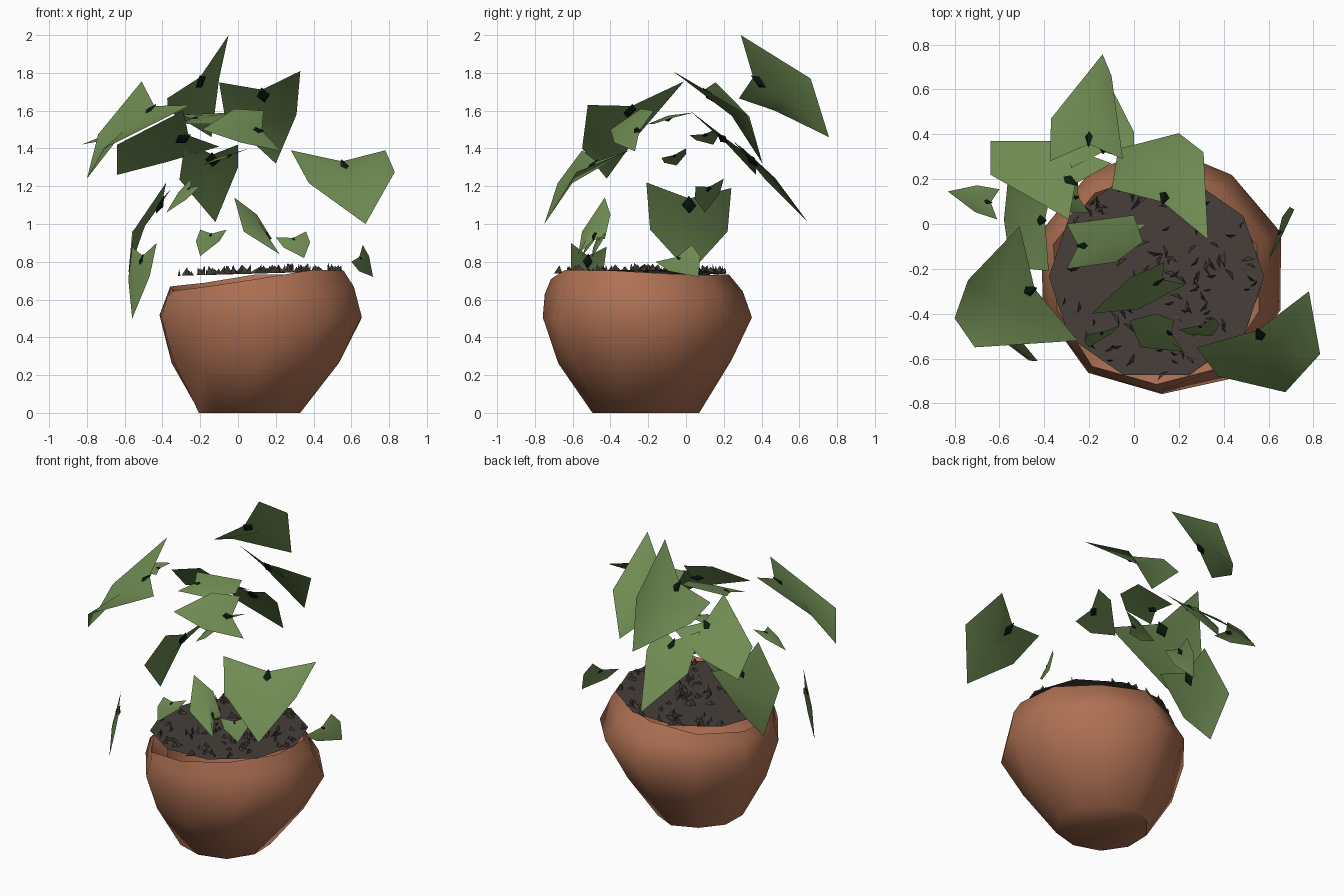
import bpy, bmesh, math, random
from mathutils import Vector as V

if "Cube" in bpy.data.objects:
    bpy.data.objects.remove(bpy.data.objects["Cube"])

random.seed(4)


def material(name, colour):
    m = bpy.data.materials.new(name)
    m.diffuse_color = (*colour, 1)
    m.use_nodes = True
    m.node_tree.nodes["Principled BSDF"].inputs["Base Color"].default_value = m.diffuse_color
    return m


CLAY = material("terracotta", (0.43, 0.165, 0.088))
SOIL = material("dark soil", (0.062, 0.049, 0.043))
LEAF = material("leaf green", (0.16, 0.26, 0.086))
STEM = material("dark stem green", (0.003, 0.010, 0.005))


def finish(name, verts, faces, mats, smooth=None, idx=None):
    me = bpy.data.meshes.new(name)
    me.from_pydata([tuple(v) for v in verts], [], faces)
    for m in mats:
        me.materials.append(m)
    if idx:
        me.polygons.foreach_set("material_index", idx)
    ob = bpy.data.objects.new(name, me)
    bpy.context.collection.objects.link(ob)
    bm = bmesh.new()
    bm.from_mesh(me)
    bmesh.ops.recalc_face_normals(bm, faces=bm.faces)
    bm.to_mesh(me)
    bm.free()
    if smooth:
        bpy.ops.object.select_all(action="DESELECT")
        ob.select_set(True)
        bpy.context.view_layer.objects.active = ob
        bpy.ops.object.shade_smooth_by_angle(angle=math.radians(smooth))
    return ob


# Pot: uneven lathe, rows are height, radius, centre x, centre y, share of the rim's wobble
N = 10
RINGS = [(0, .28, .06, -.21, 0), (.27, .455, .09, -.21, 0), (.51, .555, .125, -.21, 0),
         (.64, .51, .11, -.225, .5), (.71, .475, .10, -.24, 1), (.60, .38, .10, -.24, .5)]
WOBBLE = [.03, .02, .02, -.03, -.05, -.06, -.05, -.01, .04, .05]
SPREAD = [1, .93, 1, .96, 1, 1, 1, 1, 1.03, 1.02]
verts, faces = [], []
for i, (z, r, cx, cy, share) in enumerate(RINGS):
    for k in range(N):
        a = math.tau * (k + .5) / N
        rr = r * SPREAD[k] * random.uniform(.98, 1.03)
        dz = random.uniform(-.01, .01) if i else 0
        verts.append((cx + rr * math.cos(a), cy + rr * math.sin(a), z + dz + share * WOBBLE[k]))
for i in range(len(RINGS) - 1):
    for k in range(N):
        j = (k + 1) % N
        faces.append((i * N + k, i * N + j, (i + 1) * N + j, (i + 1) * N + k))
faces.append(tuple(range(N)))
finish("pot", verts, faces, [CLAY], 60)

# Soil: thin disc with scattered chips
verts = [(.1 + .48 * math.cos(math.tau * k / N), -.235 + .46 * math.sin(math.tau * k / N),
          .742 + .015 * math.cos(math.tau * k / N)) for k in range(N)]
faces = [tuple(range(N))]
for _ in range(100):
    a, d = random.uniform(0, math.tau), .45 * math.sqrt(random.random())
    c = V((.1 + d * math.cos(a), -.235 + d * math.sin(a), .738 + .03 * d * math.cos(a)))
    b, s = random.uniform(0, math.tau), random.uniform(.018, .04)
    u, w = V((math.cos(b), math.sin(b), 0)), V((-math.sin(b), math.cos(b), 0))
    n = len(verts)
    verts += [c - u * s, c + u * s, c + w * s * .5,
              c + u * random.uniform(-s, s) + V((0, 0, random.uniform(.02, .05)))]
    faces += [(n, n + 1, n + 2), (n, n + 1, n + 3), (n + 1, n + 2, n + 3), (n + 2, n, n + 3)]
finish("soil", verts, faces, [SOIL])


# Heart-shaped leaf from its two lobes and its tip, with a dark stem stub at the notch;
# the widest points follow from these unless given
def leaf(name, lobe_a, lobe_b, tip, side_a=None, side_b=None):
    a, b, t = V(lobe_a), V(lobe_b), V(tip)
    mid = (a + b) / 2
    notch = mid.lerp(t, .15)
    sa = V(side_a) if side_a else a.lerp(t, .5) + (a - notch) * .38
    sb = V(side_b) if side_b else b.lerp(t, .5) + (b - notch) * .38
    nor = (a - b).cross(t - mid).normalized()
    if nor.z < 0:
        nor = -nor
    size = (t - mid).length
    centre = notch.lerp(t, .4) + nor * size * .05
    verts = [centre, notch, a, sa, t, sb, b]
    faces = [(0, i, i % 6 + 1) for i in range(1, 7)]
    s = min(.04, size * .08)
    u, w = (a - b).normalized() * s, (t - mid).normalized() * s
    verts += [notch + w + u, notch + w - u, notch + w * 2.2, notch - w * .4,
              notch + w + nor * s * .5, notch + w - nor * s * .5]
    for top in (11, 12):
        faces += [(7, 9, top), (9, 8, top), (8, 10, top), (10, 7, top)]
    finish(name, verts, faces, [LEAF, STEM], 50, [0] * 6 + [1] * 8)


# Large upper leaves
leaf("leaf_top", (-.05, .29, 2.0), (-.375, .28, 1.665), (-.14, .757, 1.46),
     (-.1, .66, 1.77), (-.37, .47, 1.6))
leaf("leaf_back_right", (.33, -.07, 1.81), (-.1, .156, 1.75), (.2, .405, 1.32),
     (.31, .32, 1.58), (-.07, .335, 1.57))
leaf("leaf_front_left", (-.51, -.01, 1.755), (-.25, -.52, 1.63), (-.8, -.42, 1.24),
     (-.74, -.25, 1.475), (-.71, -.55, 1.4))
leaf("leaf_back_left", (-.29, .02, 1.6), (-.1, .27, 1.41), (-.64, .37, 1.26),
     (-.64, .22, 1.42), (-.37, .37, 1.33))
leaf("leaf_back_low", (-.28, .25, 1.44), (0, .28, 1.42), (-.12, .645, 1.01),
     (-.31, .42, 1.235), (0, .41, 1.3))
leaf("leaf_front_right", (.28, -.55, 1.39), (.78, -.3, 1.39), (.675, -.75, 1.0),
     None, (.83, -.58, 1.275))
leaf("leaf_centre_front", (.135, -.17, 1.6), (.23, -.27, 1.385), (-.19, -.4, 1.5),
     (-.02, -.24, 1.61), (.02, -.38, 1.43))
leaf("leaf_centre", (-.3, -.2, 1.53), (-.3, .0, 1.58), (.04, -.08, 1.56),
     (-.08, -.17, 1.53), (0, .04, 1.59))
leaf("leaf_left_side", (-.38, -.21, 1.22), (-.35, .24, 1.19), (-.58, .02, .74),
     (-.55, -.19, .97), (-.56, .22, .96))
# Small and low leaves
leaf("leaf_left_tip", (-.6, .155, 1.5), (-.61, .02, 1.47), (-.83, .145, 1.42))
leaf("leaf_left_hanging", (-.56, -.42, .88), (-.43, -.61, .9), (-.56, -.54, .5))
leaf("leaf_right_small", (.6, -.16, .8), (.66, .03, .89), (.715, .065, .72))
leaf("leaf_inner_small", (-.07, -.13, 1.35), (.06, 0, 1.4), (-.2, -.05, 1.31))
leaf("leaf_inner_left", (-.2, .05, 1.2), (-.25, .2, 1.24), (-.38, .1, 1.06))
leaf("sprout_tall", (.18, -.43, .92), (.22, -.57, .84), (-.02, -.43, 1.14),
     (.1, -.40, 1.05), (.03, -.55, .96))
leaf("sprout_left", (-.2, -.49, .97), (-.06, -.45, .97), (-.2, -.55, .83))
leaf("sprout_right", (.2, -.47, .93), (.36, -.42, .96), (.35, -.5, .82))
